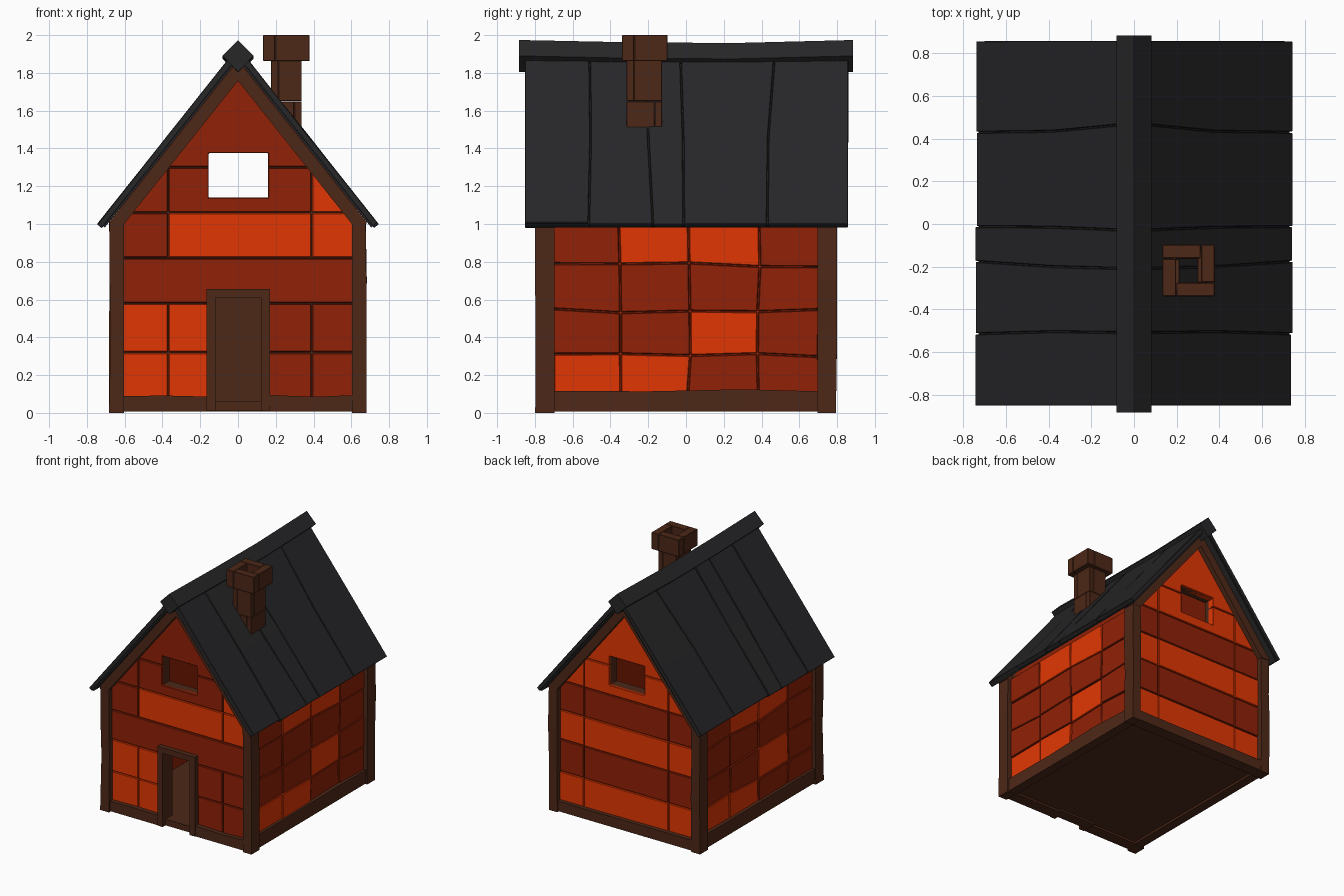
import bpy, bmesh, random

if "Cube" in bpy.data.objects:
    bpy.data.objects.remove(bpy.data.objects["Cube"])

random.seed(4)


def material(name, rgb):
    m = bpy.data.materials.new(name)
    m.diffuse_color = (*rgb, 1)
    m.use_nodes = True
    m.node_tree.nodes["Principled BSDF"].inputs["Base Color"].default_value = m.diffuse_color
    return m


ORANGE = material("bright_panel", (0.76, 0.037, 0.001))
RED = material("dark_panel", (0.28, 0.015, 0.002))
WOOD = material("brown_wood", (0.075, 0.021, 0.009))
SLATE = material("roof_slate", (0.020, 0.020, 0.022))


def jit(a=0.006):
    return random.uniform(-a, a)


def build(name, solids, mat, bevel=0.0):
    """One object from several lofted solids; each solid is a list of rings."""
    bm = bmesh.new()
    for rings in solids:
        vs = [[bm.verts.new(p) for p in ring] for ring in rings]
        n = len(vs[0])
        bm.faces.new(vs[0])
        bm.faces.new(vs[-1])
        for a, b in zip(vs, vs[1:]):
            for i in range(n):
                j = (i + 1) % n
                bm.faces.new((a[i], a[j], b[j], b[i]))
    bmesh.ops.recalc_face_normals(bm, faces=bm.faces)
    me = bpy.data.meshes.new(name)
    bm.to_mesh(me)
    bm.free()
    me.materials.append(mat)
    ob = bpy.data.objects.new(name, me)
    bpy.context.collection.objects.link(ob)
    if bevel:
        mod = ob.modifiers.new("edge", "BEVEL")
        mod.width, mod.segments = bevel, 1
    return ob


def prism(poly, axis, a, b):
    """Extrude a 2D outline between a and b along an axis."""
    put = {"x": lambda u, v, t: (t, u, v), "y": lambda u, v, t: (u, t, v),
           "z": lambda u, v, t: (u, v, t)}[axis]
    return [[put(u, v, t) for u, v in poly] for t in (a, b)]


def rect(x0, x1, z0, z1, g=0.0):
    return [(x0 + g, z0 + g), (x1 - g, z0 + g), (x1 - g, z1 - g), (x0 + g, z1 - g)]


def box(x0, x1, y0, y1, z0, z1):
    return prism(rect(x0, x1, y0, y1), "z", z0, z1)


def under_roof(poly, c, k=1.256):
    """Clip an x-z outline below both roof slopes."""
    for s in (1, -1):
        d = lambda p: p[1] + k * s * p[0] - c
        out = []
        for p, q in zip(poly, poly[1:] + poly[:1]):
            if d(p) <= 0:
                out.append(p)
            if d(p) * d(q) < 0:
                t = d(p) / (d(p) - d(q))
                out.append((p[0] + t * (q[0] - p[0]), p[1] + t * (q[1] - p[1])))
        poly = out
    return poly


# gable wall cores with window openings, and a door opening in front
for side, s in (("front", -1), ("back", 1)):
    zb = 0.62 if s < 0 else 0.03
    parts = [rect(-0.155, 0.16, 1.375, 1.9), rect(-0.155, 0.16, zb, 1.14)]
    xl = [(-0.63, -0.155), (0.16, 0.63)]
    if s < 0:
        parts += [rect(a, b, 0.62, 1.9) for a, b in xl]
        parts += [rect(-0.63, -0.13, 0.03, 0.62), rect(0.13, 0.63, 0.03, 0.62)]
    else:
        parts += [rect(a, b, 0.03, 1.9) for a, b in xl]
    build(side + "_wall_core", [prism(under_roof(p, 1.85), "y", s * 0.66, s * 0.74)
                                for p in parts], WOOD)

# gable wall panels
G = 0.003
X = [-0.62, -0.37, 0.39, 0.62]
Z = [0.07, 0.32, 0.58, 0.82, 1.06, 1.30]
below_window = [(-0.367, 1.063), (0.387, 1.063), (0.387, 1.297), (0.16, 1.297),
                (0.16, 1.14), (-0.155, 1.14), (-0.155, 1.297), (-0.367, 1.297)]
above_window = [(-0.6, 1.303), (-0.155, 1.303), (-0.155, 1.375), (0.16, 1.375),
                (0.16, 1.303), (0.6, 1.303), (0.6, 1.9), (-0.6, 1.9)]
over_door = [(-0.62, 0.583), (-0.15, 0.583), (-0.15, 0.63), (0.15, 0.63),
             (0.15, 0.583), (0.62, 0.583), (0.62, 0.817), (-0.62, 0.817)]


def cell(i, r):
    return rect(X[i], X[i + 1], Z[r], Z[r + 1], G)


front = {ORANGE: [cell(1, 3), cell(2, 3), cell(2, 4)],
         RED: [over_door, cell(0, 3), cell(0, 4), below_window, above_window]}
for r in (0, 1):
    front[ORANGE] += [cell(0, r), rect(-0.37, -0.15, Z[r], Z[r + 1], G)]
    front[RED] += [cell(2, r), rect(0.15, 0.39, Z[r], Z[r + 1], G)]
back = {ORANGE: [below_window, above_window, cell(0, 4), cell(2, 4)], RED: []}
for r in range(4):
    back[RED if r % 2 else ORANGE] += [cell(i, r) for i in range(3)]
for side, s, panels in (("front", -1, front), ("back", 1, back)):
    for mat, polys in panels.items():
        build(f"{side}_{mat.name}s", [prism(under_roof(p, 1.79), "y", s * 0.70, s * (0.755 + jit(0.003)))
                                      for p in polys], mat, 0.004)

# side walls: uneven 4 x 4 panels, the pattern turned half round on the left
bright = {(0, 0), (1, 0), (2, 1), (1, 3), (2, 3)}
YS = [-0.71, -0.345, 0.02, 0.385, 0.71]
ZS = [0.10, 0.31, 0.54, 0.78, 1.01]
for side, s in (("right", 1), ("left", -1)):
    build(side + "_wall_core", [box(s * 0.57, s * 0.628, -0.70, 0.70, 0.03, 1.06)], RED)
    P = [[(y + jit(0.012), z + (jit(0.014) if 0 < j < 4 else 0))
          for j, z in enumerate(ZS)] for y in YS]
    group = {ORANGE: [], RED: []}
    for i in range(4):
        for j in range(4):
            q = [P[i][j], P[i + 1][j], P[i + 1][j + 1], P[i][j + 1]]
            q = [(s * (y + dy * G), z + dz * G) for (y, z), (dy, dz) in
                 zip(q, ((1, 1), (-1, 1), (-1, -1), (1, -1)))]
            group[ORANGE if (i, j) in bright else RED].append(
                prism(q, "x", s * 0.60, s * (0.645 + jit(0.004))))
    for mat, solids in group.items():
        build(f"{side}_{mat.name}s", solids, mat, 0.004)

# corner posts, slightly crooked
for sx, nx in ((1, "right"), (-1, "left")):
    for sy, ny in ((1, "back"), (-1, "front")):
        rings = []
        for z in (0, 0.45, 0.7, 1.01):
            ox, oy = 0.678 + jit(0.005), 0.797 + jit(0.004)
            rings.append([(sx * x, sy * y, z) for x, y in
                          ((0.603, 0.695), (ox, 0.695), (ox, oy), (0.603, oy))])
        build(f"{ny}_{nx}_post", [rings], WOOD)


# ground beams, slightly uneven along their length
def beam(name, axis, inner, outer, ts, top):
    rings = []
    for t in ts:
        d = jit(0.006)
        ring = [(inner, 0.008), (outer, 0.008), (outer * (1 + d), top + d), (inner, top + d)]
        rings.append([(a, t, z) if axis == "y" else (t, a, z) for a, z in ring])
    build(name, [rings], WOOD)


for s, n in ((1, "right"), (-1, "left")):
    beam(n + "_ground_beam", "y", s * 0.59, s * 0.668, (-0.70, -0.2, 0.3, 0.70), 0.12)
    beam(f"front_{n}_ground_beam", "x", -0.69, -0.788, (s * 0.165, s * 0.4, s * 0.61), 0.09)
beam("back_ground_beam", "x", 0.69, 0.788, (-0.61, -0.2, 0.25, 0.61), 0.09)
build("floor", [box(-0.60, 0.60, -0.70, 0.70, 0.025, 0.06)], WOOD)

# door frame around the open doorway
build("door_frame", [box(-0.167, -0.12, -0.797, -0.67, 0.01, 0.655),
                     box(0.122, 0.17, -0.797, -0.67, 0.01, 0.655),
                     box(-0.12, 0.122, -0.797, -0.67, 0.61, 0.655)], WOOD)
build("door_sill", [box(-0.12, 0.122, -0.76, -0.67, 0.01, 0.06)], WOOD)

# sloping gable boards under the roof
for n, sy in (("front", -1), ("back", 1)):
    build(n + "_gable_boards", [
        prism([(s * 0.603, 1.0), (s * 0.68, 1.0), (s * 0.68, 1.012), (0, 1.866), (0, 1.758)],
              "y", sy * 0.695, sy * 0.80) for s in (1, -1)], WOOD)


# roof: underlay with planks whose seams bend halfway down
def slope(x, off, s):
    """Point in x-z on the roof slope, sunk by off along its normal."""
    return s * (x - 0.782 * off), 1.935 - 1.257 * x - 0.623 * off


SEAMS = [(-0.855, -0.855, -0.855), (-0.51, -0.505, -0.515), (-0.21, -0.20, -0.175),
         (-0.03, -0.015, -0.012), (0.47, 0.435, 0.43), (0.862, 0.862, 0.86)]
for n, s in (("right", 1), ("left", -1)):
    lay = [slope(0.03, 0.012, s), slope(0.738, 0.012, s), slope(0.738, 0.042, s), slope(0.03, 0.042, s)]
    build(n + "_roof_underlay", [prism(lay, "y", -0.85, 0.85)], SLATE)
    ceiling = [slope(0.03, 0.038, s), slope(0.66, 0.038, s), slope(0.66, 0.045, s), slope(0.035, 0.045, s)]
    build(n + "_ceiling", [prism(ceiling, "y", -0.70, 0.70)], RED)
    planks = []
    for lo, hi in zip(SEAMS, SEAMS[1:]):
        rings = []
        end = 0.742 + jit(0.004)
        for k, x in enumerate((0.02, 0.38, end)):
            o = jit(0.003)
            (xt, zt), (xb, zb) = slope(x, o, s), slope(x, 0.032, s)
            y0, y1 = lo[k] + 0.003, hi[k] - 0.003
            rings.append([(xt, y0, zt), (xt, y1, zt), (xb, y1, zb), (xb, y0, zb)])
        planks.append(rings)
    build(n + "_roof_planks", planks, SLATE, 0.003)

# diamond ridge beam with a slight sag
build("ridge_beam", [[[(0, y, z + 0.084), (0.082, y, z), (0, y, z - 0.084), (-0.082, y, z)]
                      for y, z in ((-0.885, 1.89), (-0.3, 1.878), (0.25, 1.874), (0.885, 1.89))]], SLATE)


# chimney: rings of four bricks laid as a pinwheel
def brick_ring(x0, x1, y0, y1, w, z0, z1, flip=False, fit=False):
    g = 0.001
    solids = []
    for a, b, c, d in ((x0, x1 - w, y0, y0 + w), (x1 - w, x1, y0, y1 - w),
                       (x0 + w, x1, y1 - w, y1), (x0, x0 + w, y0 + w, y1)):
        if flip:
            a, b = x0 + x1 - b, x0 + x1 - a
        poly = rect(a, b, c, d, g)
        solids.append([[(x, y, min(1.885 - 1.257 * x, z1 - 0.02) if fit else z0 + g) for x, y in poly],
                       [(x, y, z1 - g) for x, y in poly]])
    return solids


build("chimney_stack", brick_ring(0.174, 0.338, -0.315, -0.126, 0.04, 1.5, 1.65, fit=True)
      + brick_ring(0.174, 0.338, -0.315, -0.126, 0.04, 1.65, 1.87, flip=True), WOOD, 0.002)
build("chimney_cap", brick_ring(0.132, 0.380, -0.340, -0.096, 0.066, 1.862, 2.001, flip=True), WOOD, 0.003)
